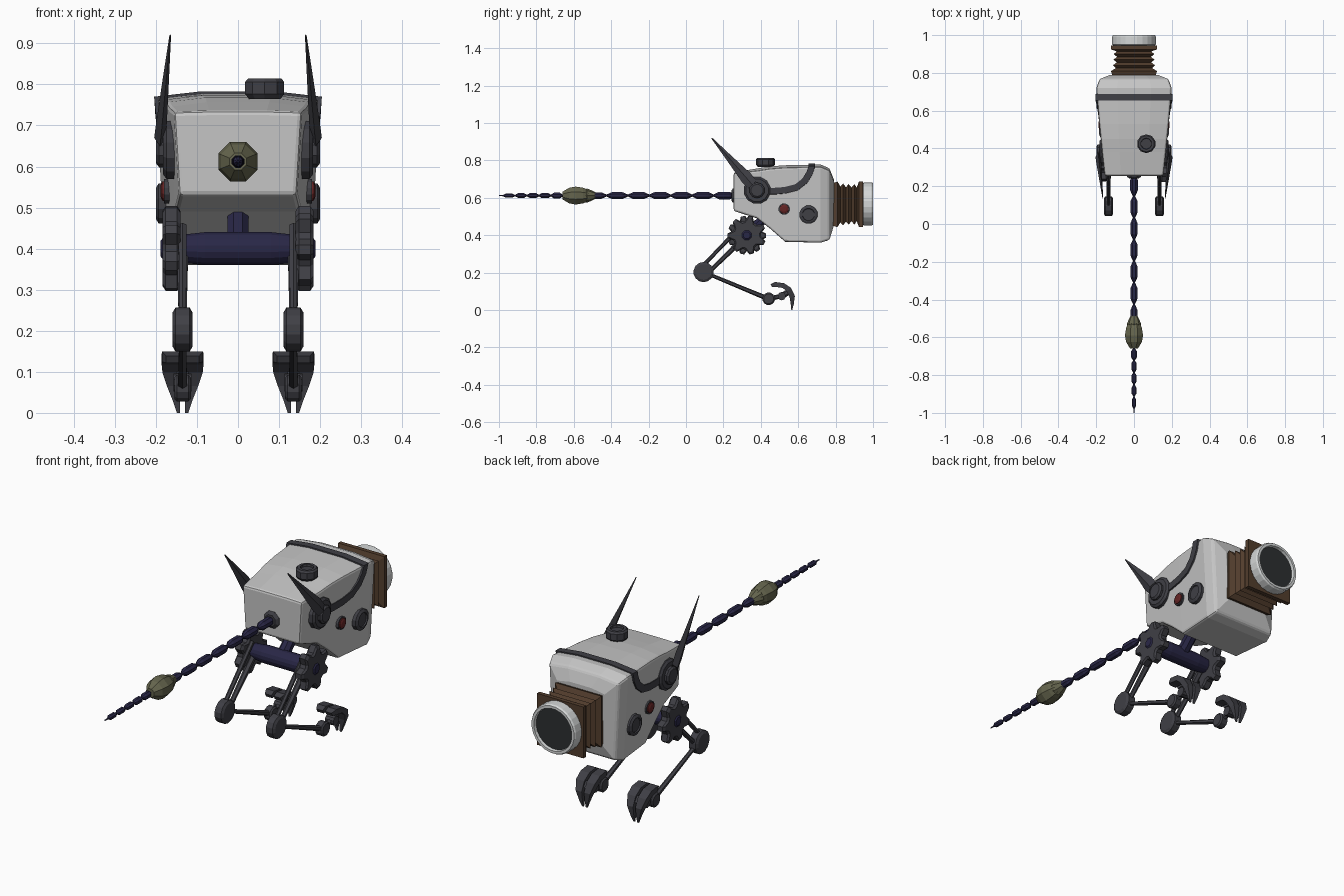
import bpy, bmesh, math
from mathutils import Vector

if "Cube" in bpy.data.objects:
    bpy.data.objects.remove(bpy.data.objects["Cube"])


def mat(name, r, g, b):
    m = bpy.data.materials.new(name)
    m.diffuse_color = (r, g, b, 1)
    m.use_nodes = True
    m.node_tree.nodes["Principled BSDF"].inputs["Base Color"].default_value = m.diffuse_color
    return m


SHELL = mat("pale shell", .56, .56, .56)
RIM = mat("light rim", .66, .68, .68)
DARK = mat("dark metal", .05, .05, .06)
BLACK = mat("dark glass", .025, .028, .03)
BLUE = mat("navy metal", .022, .02, .062)
BROWN = mat("brown bellows", .085, .047, .026)
OLIVE = mat("olive bulb", .13, .13, .075)
RED = mat("red button", .13, .018, .018)


def loft(name, rings, m):
    """Skin equal-length rings and cap both ends."""
    bm = bmesh.new()
    vs = [[bm.verts.new(p) for p in r] for r in rings]
    n = len(vs[0])
    for a, b in zip(vs, vs[1:]):
        for i in range(n):
            j = (i + 1) % n
            bm.faces.new((a[i], a[j], b[j], b[i]))
    bm.faces.new(vs[0][::-1])
    bm.faces.new(vs[-1])
    bmesh.ops.recalc_face_normals(bm, faces=bm.faces)
    me = bpy.data.meshes.new(name)
    bm.to_mesh(me)
    bm.free()
    me.materials.append(m)
    ob = bpy.data.objects.new(name, me)
    bpy.context.collection.objects.link(ob)
    return ob


def lathe(name, prof, origin, axis, m, n=12, shape=None, turn=0.0):
    """Turn (distance, radius) pairs round an axis; shape(i) scales radius."""
    q = Vector(axis).normalized().to_track_quat('Z', 'Y')
    rings = []
    for t, r in prof:
        ring = []
        for i in range(n):
            a = math.tau * (i + .5) / n + turn
            k = r * (shape(i) if shape else 1)
            ring.append(Vector(origin) + q @ Vector((k * math.cos(a), k * math.sin(a), t)))
        rings.append(ring)
    return loft(name, rings, m)


def rod(name, a, b, r0, r1, m, n=6):
    d = Vector(b) - Vector(a)
    return lathe(name, [(0, r0), (d.length, r1)], a, d, m, n)


def half_width(y, z):
    t = min(max((y - .255) / .435, 0), 1)
    return .157 + .043 * t - .06 * max(.76 - z, 0)


# body shell: sections along y
rings = []
for y, zb, zt, w in [(.255, .53, .735, None), (.38, .49, .757, None), (.45, .435, .768, None),
                     (.53, .365, .774, None), (.72, .36, .778, None),
                     (.767, .375, .758, .183), (.79, .45, .70, .125)]:
    wt = w or half_width(y, zt)
    wb = w - .02 if w else half_width(y, zb)
    e = zt - (.012 if y > .3 else .002)
    rings.append([(-wb, y, zb), (wb, y, zb), (wt, y, e), (wt * .45, y, zt),
                  (-wt * .45, y, zt), (-wt, y, e)])
body = loft("body_shell", rings, SHELL)
bev = body.modifiers.new("edge", 'BEVEL')
bev.width, bev.segments, bev.limit_method, bev.angle_limit = .01, 2, 'ANGLE', math.radians(40)

# strap over the top and along the sides to the ears
side = [(.40, .637), (.47, .635), (.53, .64), (.59, .655), (.635, .69), (.66, .73), (.672, .764)]
half = []
for i, (y, z) in enumerate(side):
    y0, z0 = side[max(i - 1, 0)]
    y1, z1 = side[min(i + 1, len(side) - 1)]
    l = math.hypot(y1 - y0, z1 - z0)
    half.append((Vector((half_width(y, z), y, z)), Vector((1, 0, .2 if i < 6 else 1)),
                 Vector((0, (z1 - z0) / l, -(y1 - y0) / l)) if i < 6 else Vector((0, 1, 0))))
half.append((Vector((.09, .672, .777)), Vector((0, 0, 1)), Vector((0, 1, 0))))
flip = Vector((-1, 1, 1))
path = half + [(p * flip, n * flip, w) for p, n, w in reversed(half)]
loft("strap", [[p - w * .017 - n * .004, p + w * .017 - n * .004,
                p + w * .017 + n * .006, p - w * .017 + n * .006] for p, n, w in path], DARK)

# top knob
lathe("top_knob", [(0, .04), (.012, .05), (.042, .05), (.05, .043), (.05, .03), (.04, .028)],
      (.065, .425, .764), (0, 0, 1), DARK, 10)

# square bellows and lens
prof = [(.78, .112), (.81, .122), (.825, .096), (.84, .112), (.855, .092), (.87, .108),
        (.885, .09), (.9, .108), (.913, .09), (.925, .122), (.945, .122)]
loft("bellows", [[(-r, y, .565 - r), (r, y, .565 - r), (r, y, .565 + r), (-r, y, .565 + r)]
                 for y, r in prof], BROWN)
lathe("lens_ring", [(0, .108), (.008, .117), (.05, .117), (.058, .112), (.058, .1), (.04, .097)],
      (0, .942, .567), (0, 1, 0), RIM, 24)
lathe("lens_glass", [(0, .098), (.008, .098)], (0, .978, .567), (0, 1, 0), BLACK, 24)

# tail: socket, beads, bulb, small beads
TZ = .612
lathe("tail_socket", [(0, .045), (.012, .04), (.02, .028)], (0, .262, TZ), (0, -1, 0), DARK, 8)


def bead(name, y, length, r):
    h = length / 2
    lathe(name, [(-h, r * .3), (-h * .86, r * .5), (-h * .5, r), (h * .5, r), (h * .86, r * .5), (h, r * .3)],
          (0, y, TZ), (0, -1, 0), BLUE, 8)


for i in range(7):
    bead("tail_bead", .205 - i * .1145, .1145, .0215 - i * .0004)
lathe("tail_bulb", [(0, .02), (.02, .032), (.05, .045), (.09, .052), (.125, .045), (.16, .022)],
      (0, -.5, TZ), (0, -1, 0), OLIVE, 8)
lathe("tail_bulb_collar", [(0, .018), (.02, .028), (.045, .038), (.06, .03)],
      (0, -.485, TZ), (0, -1, 0), OLIVE, 8, turn=.4)
for i in range(5):
    bead("tail_small_bead", -.69 - i * .064, .064, .0165 - i * .001)
rod("tail_tip", (0, -.97, TZ), (0, -1, TZ), .004, .003, BLUE)

# hip axle and post up to the body
HIP = (.325, .40)
lathe("hip_axle", [(-.15, .033), (-.08, .041), (.08, .041), (.15, .033)], (0, *HIP), (1, 0, 0), BLUE, 16)
rod("hip_post", (0, *HIP), (0, .45, .52), .029, .026, BLUE, 8)

for s in (-1, 1):
    out = (s, 0, 0)
    # ear: hub discs and spike
    hx = half_width(.38, .64)
    lathe("ear_base", [(-.01, .073), (.012, .073), (.02, .062)], (s * hx, .38, .64), out, DARK, 12)
    lathe("ear_hub", [(0, .042), (.03, .042), (.037, .033)], (s * hx, .38, .64), out, DARK, 10)
    a, b = Vector((s * .19, .355, .67)), Vector((s * .165, .137, .92))
    d = Vector((0, .72, .69))
    loft("ear_spike", [[p + d * w, p + Vector((s * t, 0, 0)), p - d * w, p - Vector((s * t, 0, 0))]
                       for p, w, t in [(a, .03, .014), (a.lerp(b, .15), .033, .013),
                                       (a.lerp(b, .55), .018, .008), (b, .003, .002)]], DARK)
    # side buttons
    bx = half_width(.525, .54)
    lathe("red_button_rim", [(-.01, .031), (.01, .031)], (s * bx, .525, .54), out, DARK, 12)
    lathe("red_button", [(0, .026), (.014, .024), (.018, .014)], (s * bx, .525, .54), out, RED, 12)
    bx = half_width(.655, .51)
    lathe("side_dial", [(-.01, .05), (.012, .05), (.018, .04), (.018, .034), (.012, .032)],
          (s * bx, .655, .51), out, DARK, 12)

    # hip gear with seven teeth and its bolt
    lathe("hip_gear", [(0, .88), (.008, 1), (.036, 1), (.044, .88)], (s * .14, *HIP), out, DARK, 28,
          lambda i: .104 if i % 4 < 2 else .077, turn=.25)
    lathe("hip_bolt", [(0, .032), (.047, .03), (.054, .02)], (s * .135, *HIP), out, BLUE, 8)

    # thigh rods, knee, shin, ankle
    x = s * .135
    rod("thigh_rod", (x, .30, .455), (x, .07, .215), .011, .010, DARK)
    rod("thigh_rod", (x, .325, .40), (x, .11, .19), .016, .010, DARK)
    lathe("knee_disc", [(-.024, .042), (-.017, .054), (.017, .054), (.024, .042)],
          (x, .094, .203), out, DARK, 14)
    rod("shin", (x, .094, .203), (x, .44, .06), .009, .013, DARK)
    lathe("ankle_disc", [(-.02, .027), (-.014, .034), (.014, .034), (.02, .027)],
          (x, .442, .06), out, DARK, 12)
    rod("toe_link", (x, .442, .06), (x, .51, .075), .013, .012, DARK)
    lathe("toe_disc", [(-.022, .022), (.022, .022)], (x, .512, .074), out, DARK, 10)
    rod("claw_link", (x, .512, .074), (x, .56, .105), .015, .017, DARK)

    # two hooked claws: (outer y, z, inner y, z, outer half-width)
    arc = [(.452, .138, .460, .122, .040), (.475, .150, .478, .124, .050), (.525, .143, .518, .118, .051),
           (.562, .118, .540, .098, .049), (.582, .075, .555, .065, .038), (.576, .03, .560, .03, .024),
           (.568, .0, .563, .0, .014)]
    for c in (-1, 1):
        loft("claw", [[(x + c * .006, y0, z0), (x + c * w, y0, z0), (x + c * w, y1, z1), (x + c * .006, y1, z1)]
                      for y0, z0, y1, z1, w in arc], DARK)
